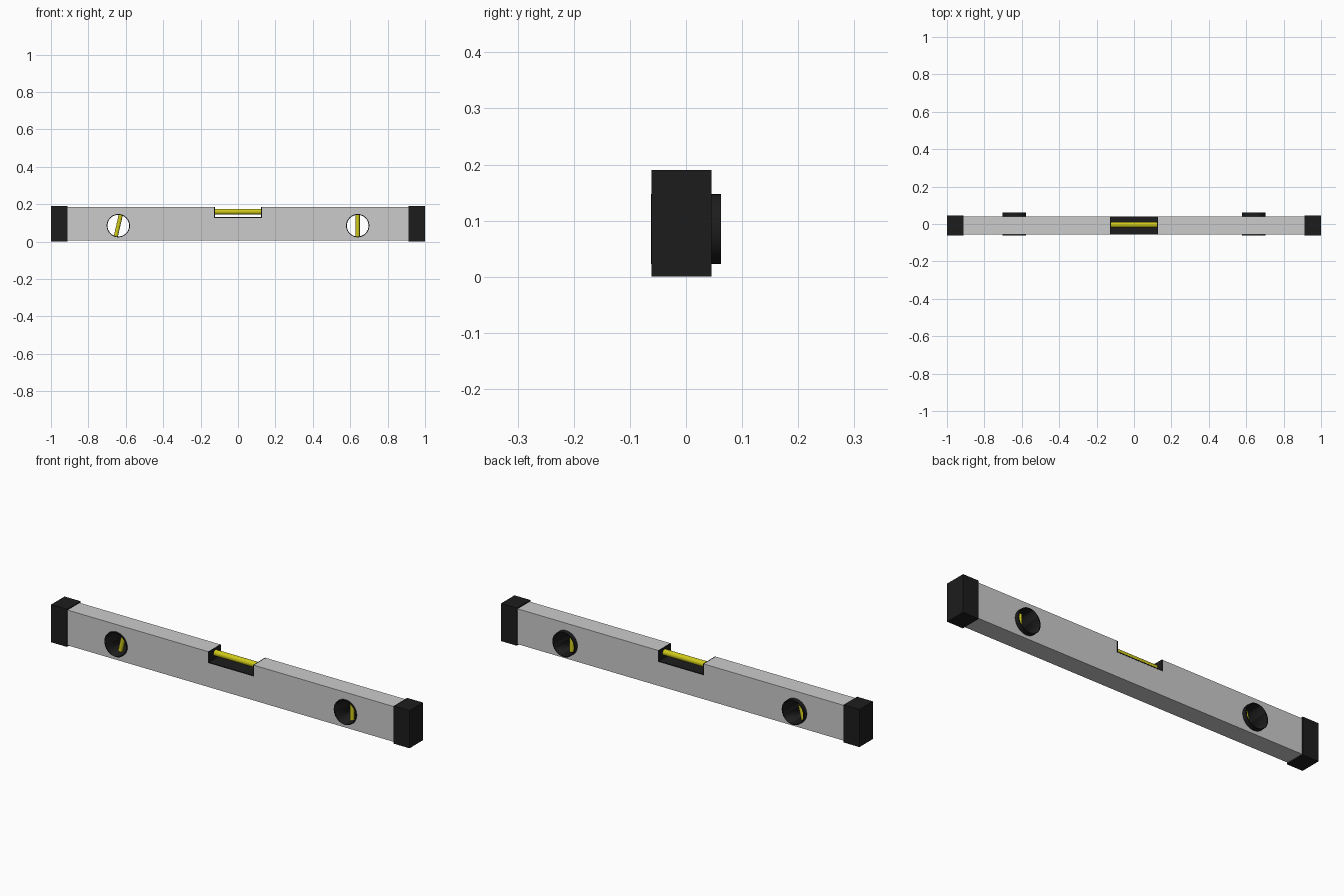
import bpy, bmesh, math

if "Cube" in bpy.data.objects:
    bpy.data.objects.remove(bpy.data.objects["Cube"])

def material(name, rgb):
    m = bpy.data.materials.new(name)
    m.diffuse_color = (*rgb, 1)
    m.use_nodes = True
    m.node_tree.nodes["Principled BSDF"].inputs["Base Color"].default_value = m.diffuse_color
    return m

BLACK = material("black_plastic", (0.012, 0.012, 0.012))
YELLOW = material("yellow_fluid", (0.62, 0.58, 0.01))
MID_Y = -0.008          # centre line of the rail
HOLE_X, HOLE_Z = 0.64, 0.085

def extrude_profile(name, points, y0, y1, mat=None):
    """Extrude an (x, z) outline along y."""
    bm = bmesh.new()
    face = bm.faces.new([bm.verts.new((x, y0, z)) for x, z in points])
    new = bmesh.ops.extrude_face_region(bm, geom=[face])["geom"]
    verts = [v for v in new if isinstance(v, bmesh.types.BMVert)]
    bmesh.ops.translate(bm, verts=verts, vec=(0, y1 - y0, 0))
    bmesh.ops.recalc_face_normals(bm, faces=bm.faces)
    me = bpy.data.meshes.new(name)
    bm.to_mesh(me)
    bm.free()
    ob = bpy.data.objects.new(name, me)
    bpy.context.collection.objects.link(ob)
    if mat:
        me.materials.append(mat)
    return ob

def cylinder(name, r, length, loc, rot, mat=None, sides=32):
    bpy.ops.mesh.primitive_cylinder_add(vertices=sides, radius=r, depth=length,
                                        location=loc, rotation=rot)
    ob = bpy.context.object
    ob.name = name
    if mat:
        ob.data.materials.append(mat)
    bpy.ops.object.shade_smooth_by_angle(angle=math.radians(35))
    return ob

def cut(target, cutter):
    """Subtract a cutter, apply, and remove it."""
    mod = target.modifiers.new("cut", 'BOOLEAN')
    mod.operation, mod.solver, mod.object = 'DIFFERENCE', 'EXACT', cutter
    bpy.context.view_layer.objects.active = target
    bpy.ops.object.modifier_apply(modifier=mod.name)
    bpy.data.objects.remove(cutter)

# Rail with the notch for the central vial
N, FLOOR, LOW, TOP = 0.128, 0.127, 0.006, 0.184
rail = extrude_profile("rail", [(-0.96, LOW), (0.96, LOW), (0.96, TOP), (N, TOP),
                                (N, FLOOR), (-N, FLOOR), (-N, TOP), (-0.96, TOP)],
                       MID_Y - 0.048, MID_Y + 0.048)

# Black lining of the notch
T = 0.005
extrude_profile("notch_lining", [(-N, FLOOR), (N, FLOOR), (N, TOP), (N - T, TOP),
                                 (N - T, FLOOR + T), (-N + T, FLOOR + T),
                                 (-N + T, TOP), (-N, TOP)],
                MID_Y - 0.0485, MID_Y + 0.0485, BLACK)

# Central horizontal vial
cylinder("centre_vial", 0.015, 2 * N - T, (0, MID_Y + 0.004, 0.16),
         (0, math.pi / 2, 0), YELLOW)

for side, label, tilt in ((-1, "left", 13), (1, "right", 0)):
    x = side * HOLE_X
    sideways = (math.pi / 2, 0, 0)
    # End cap
    extrude_profile(label + "_end_cap", [(side * 0.912, 0), (side, 0),
                                         (side, 0.19), (side * 0.912, 0.19)],
                    -0.0612, 0.0457, BLACK)
    # See-through hole and its sleeve
    cut(rail, cylinder("hole_cutter", 0.0605, 0.3, (x, 0, HOLE_Z), sideways))
    sleeve = cylinder(label + "_sleeve", 0.0625, 0.1245, (x, 0, HOLE_Z), sideways, BLACK)
    cut(sleeve, cylinder("bore_cutter", 0.058, 0.3, (x, 0, HOLE_Z), sideways))
    # Vial across the sleeve
    cylinder(label + "_vial", 0.011, 0.12, (x, MID_Y + 0.004, HOLE_Z),
             (0, math.radians(tilt), 0), YELLOW, 24)
